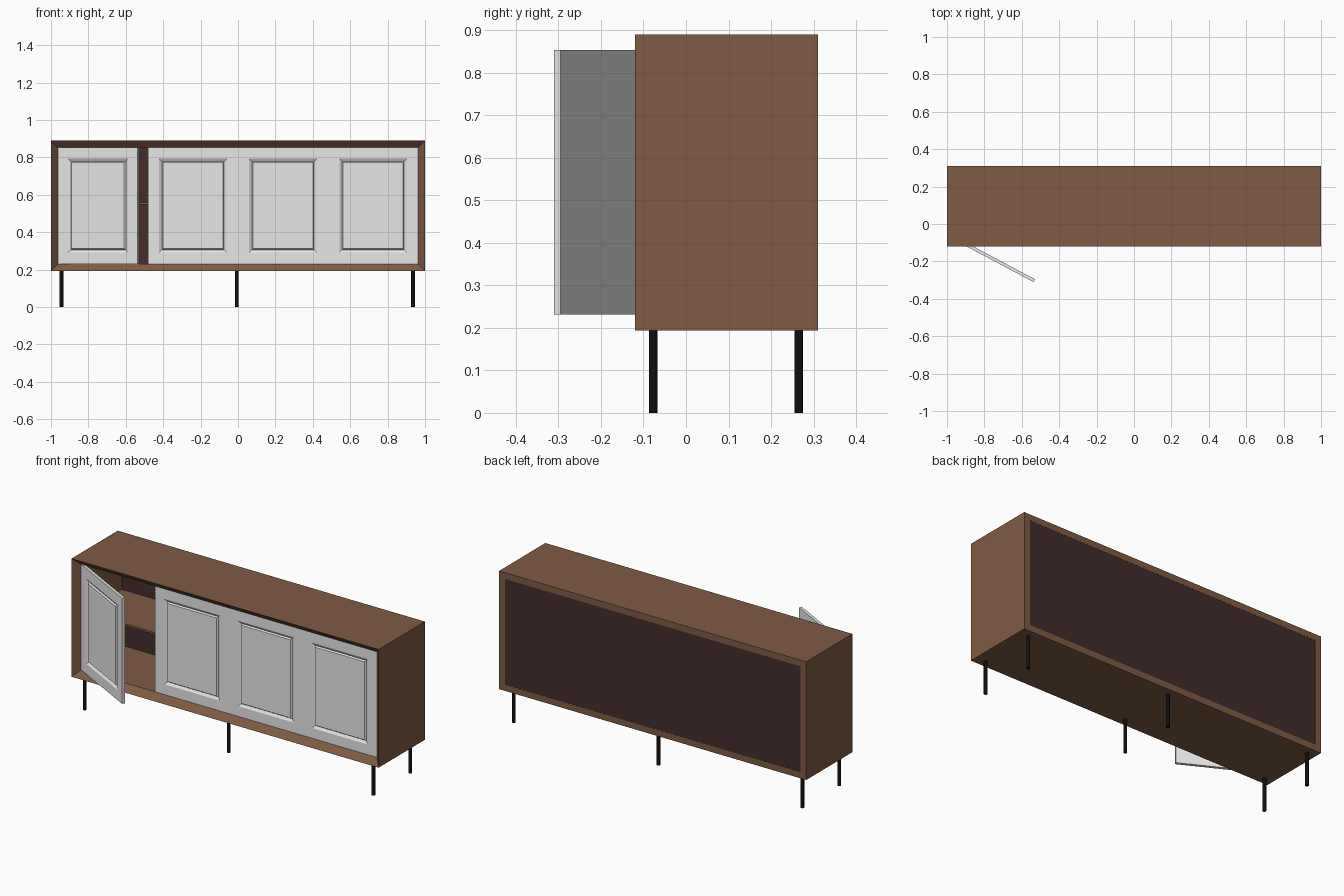
import bpy, bmesh, math
from mathutils import Matrix

if "Cube" in bpy.data.objects:
    bpy.data.objects.remove(bpy.data.objects["Cube"])


def material(name, rgb):
    m = bpy.data.materials.new(name)
    m.diffuse_color = (*rgb, 1)
    m.use_nodes = True
    m.node_tree.nodes["Principled BSDF"].inputs["Base Color"].default_value = m.diffuse_color
    return m


WOOD = material("brown wood", (0.21, 0.106, 0.059))
DARK = material("dark panel", (0.055, 0.026, 0.025))
WHITE = material("white paint", (0.8, 0.8, 0.8))
BLACK = material("black metal", (0.005, 0.005, 0.005))


def finish(name, bm, mat):
    bmesh.ops.recalc_face_normals(bm, faces=bm.faces)
    me = bpy.data.meshes.new(name)
    bm.to_mesh(me)
    bm.free()
    me.materials.append(mat)
    ob = bpy.data.objects.new(name, me)
    bpy.context.collection.objects.link(ob)
    return ob


def nested(name, rect, steps, mat, closed_ring=False):
    """Join rectangles, each inset from rect at a given depth y.
    Either capped at both ends or wrapped round into a hollow frame."""
    x0, x1, z0, z1 = rect
    bm = bmesh.new()
    rings = []
    for d, y in steps:
        rings.append([bm.verts.new(p) for p in (
            (x0 + d, y, z0 + d), (x1 - d, y, z0 + d),
            (x1 - d, y, z1 - d), (x0 + d, y, z1 - d))])
    pairs = list(zip(rings, rings[1:]))
    if closed_ring:
        pairs.append((rings[-1], rings[0]))
    else:
        bm.faces.new(rings[0])
        bm.faces.new(rings[-1])
    for a, b in pairs:
        for i in range(4):
            j = (i + 1) % 4
            bm.faces.new((a[i], a[j], b[j], b[i]))
    return finish(name, bm, mat)


FRONT, BACK, RECESS = -0.12, 0.31, -0.084
WALL, Z0, Z1 = 0.037, 0.194, 0.89
XI = 1 - WALL

# Hollow cabinet body with a chamfered front edge
nested("cabinet_body", (-1, 1, Z0, Z1),
       [(0, FRONT), (WALL, RECESS), (WALL, BACK), (0, BACK)], WOOD, True)

# Dark back panel, almost flush with the rear frame
nested("back_panel", (-XI, XI, Z0 + WALL, Z1 - WALL),
       [(0, BACK - 0.015), (0, BACK - 0.001)], DARK)

# Inner shelf
nested("shelf", (-XI, XI, 0.548, 0.56),
       [(0, -0.05), (0, BACK - 0.015)], WOOD)

# Four doors with a moulded groove around a raised panel; the first stands open
W = 2 * XI / 4
for k in range(4):
    door = nested(f"door_{k + 1}", (0, W, Z0 + WALL, Z1 - WALL),
                  [(0, 0.017), (0, 0), (0.06, 0), (0.075, 0.009), (0.081, 0.001)], WHITE)
    door.location = (-XI + k * W, RECESS, 0)
    if k == 0:
        door.rotation_euler.z = math.radians(-28)

# Six slim legs
for row, y in (("front", -0.077), ("back", 0.265)):
    for side, x in (("left", -0.944), ("middle", -0.006), ("right", 0.936)):
        bm = bmesh.new()
        bmesh.ops.create_cone(bm, cap_ends=True, segments=16, radius1=0.01, radius2=0.01,
                              depth=Z0, matrix=Matrix.Translation((x, y, Z0 / 2)))
        for f in bm.faces:
            f.smooth = len(f.verts) == 4
        for e in bm.edges:
            e.smooth = all(len(f.verts) == 4 for f in e.link_faces)
        finish(f"{row}_{side}_leg", bm, BLACK)
